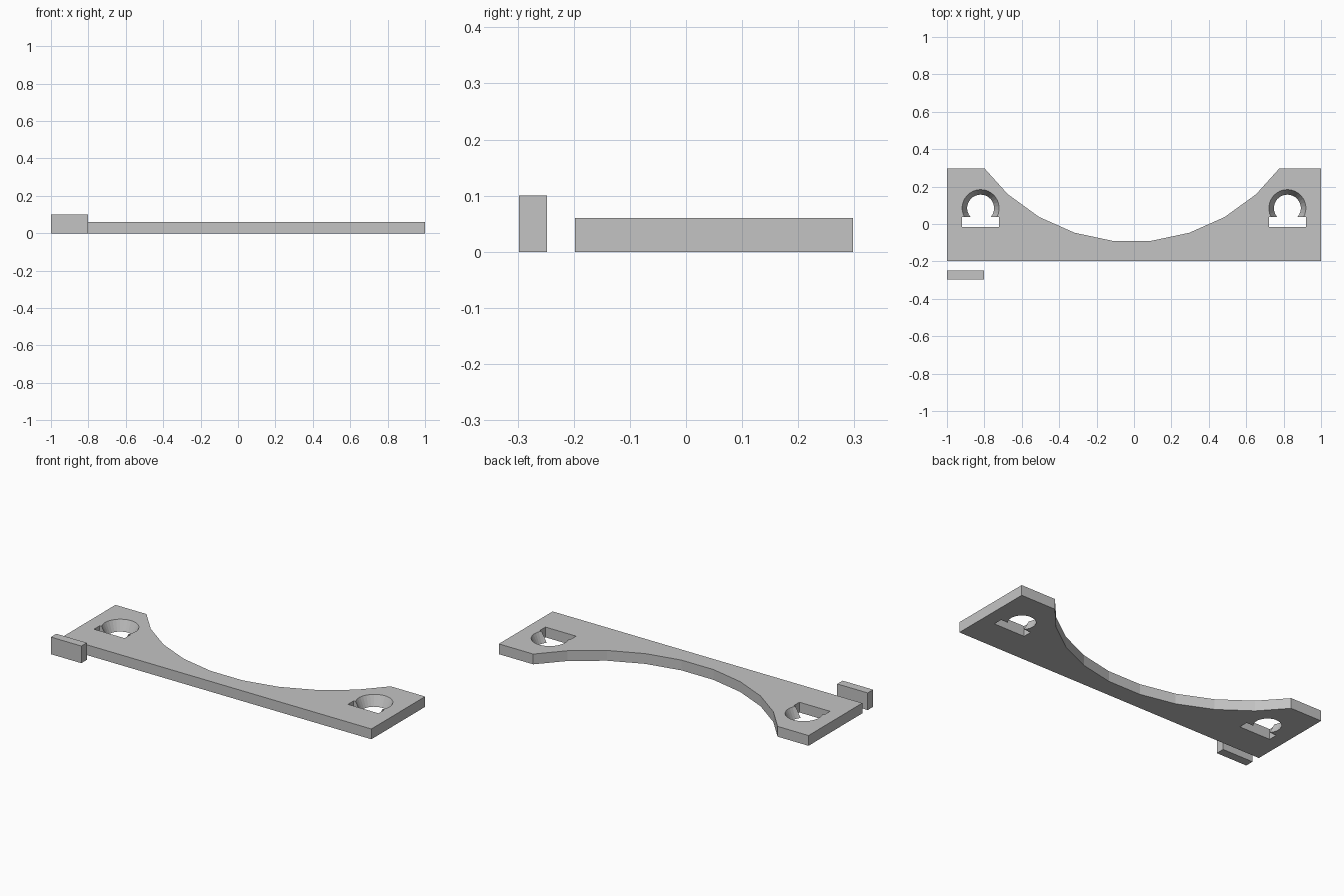
import bpy
import bmesh
from math import sin, cos, radians

if "Cube" in bpy.data.objects:
    bpy.data.objects.remove(bpy.data.objects["Cube"], do_unlink=True)

BACK, FRONT, THICK = 0.298, -0.198, 0.06

grey = bpy.data.materials.new("plain grey")
grey.use_nodes = True
grey.diffuse_color = (0.55, 0.55, 0.55, 1)
grey.node_tree.nodes["Principled BSDF"].inputs["Base Color"].default_value = (0.55, 0.55, 0.55, 1)


def extrude(name, outline, height):
    """Flat outline raised from the ground into a solid."""
    bm = bmesh.new()
    base = bm.faces.new([bm.verts.new((x, y, 0)) for x, y in outline])
    top = bmesh.ops.extrude_face_region(bm, geom=[base])["geom"]
    bmesh.ops.translate(bm, vec=(0, 0, height),
                        verts=[v for v in top if isinstance(v, bmesh.types.BMVert)])
    bmesh.ops.recalc_face_normals(bm, faces=bm.faces)
    mesh = bpy.data.meshes.new(name)
    bm.to_mesh(mesh)
    bm.free()
    obj = bpy.data.objects.new(name, mesh)
    bpy.context.collection.objects.link(obj)
    mesh.materials.append(grey)
    return obj


def rectangle(x0, x1, y0, y1):
    return [(x0, y0), (x1, y0), (x1, y1), (x0, y1)]


def cut(target, cutter):
    """Subtract the cutter from the target, then discard it."""
    cutter.hide_render = True
    mod = target.modifiers.new("cut", 'BOOLEAN')
    mod.operation, mod.solver, mod.object = 'DIFFERENCE', 'EXACT', cutter
    bpy.ops.object.select_all(action='DESELECT')
    bpy.context.view_layer.objects.active = target
    target.select_set(True)
    bpy.ops.object.modifier_apply(modifier=mod.name)
    bpy.data.objects.remove(cutter, do_unlink=True)


# Plate with a faceted arc scooped out of its back edge
radius, arc_x = 0.993, -0.011
arc_y = -0.09 + radius * cos(radians(6))
arc = [(arc_x + radius * sin(radians(a)), arc_y - radius * cos(radians(a)))
       for a in range(42, -43, -12)]
# The last facet on each side stops at the back edge
end_x = radius * sin(radians(54))
end_y = arc_y - radius * cos(radians(54))
inner_x, inner_y = arc[0][0] - arc_x, arc[0][1]
lip = inner_x + (end_x - inner_x) * (BACK - inner_y) / (end_y - inner_y)
outline = [(-1, FRONT), (1, FRONT), (1, BACK), (arc_x + lip, BACK)]
outline += arc + [(arc_x - lip, BACK), (-1, BACK)]
plate = extrude("curved_plate", outline, THICK)

# Tapered round holes, each joined to a straight slot
margin, top_r, low_r, hole_y = 0.02, 0.099, 0.072, 0.085
flare = (top_r - low_r) / THICK * margin
for x in (-0.82, 0.82):
    bpy.ops.mesh.primitive_cone_add(
        vertices=30, radius1=low_r - flare, radius2=top_r + flare,
        depth=THICK + 2 * margin, location=(x, hole_y, THICK / 2))
    cone = bpy.context.object
    cone.data.materials.append(grey)
    cut(plate, cone)
    slot = extrude("slot_cutter", rectangle(x - 0.099, x + 0.099, -0.016, 0.037), 0.2)
    slot.location.z = -0.1
    bpy.context.view_layer.update()
    cut(plate, slot)

# Loose key block in front of the plate
extrude("key_block", rectangle(-1, -0.803, -0.298, -0.248), 0.1)
